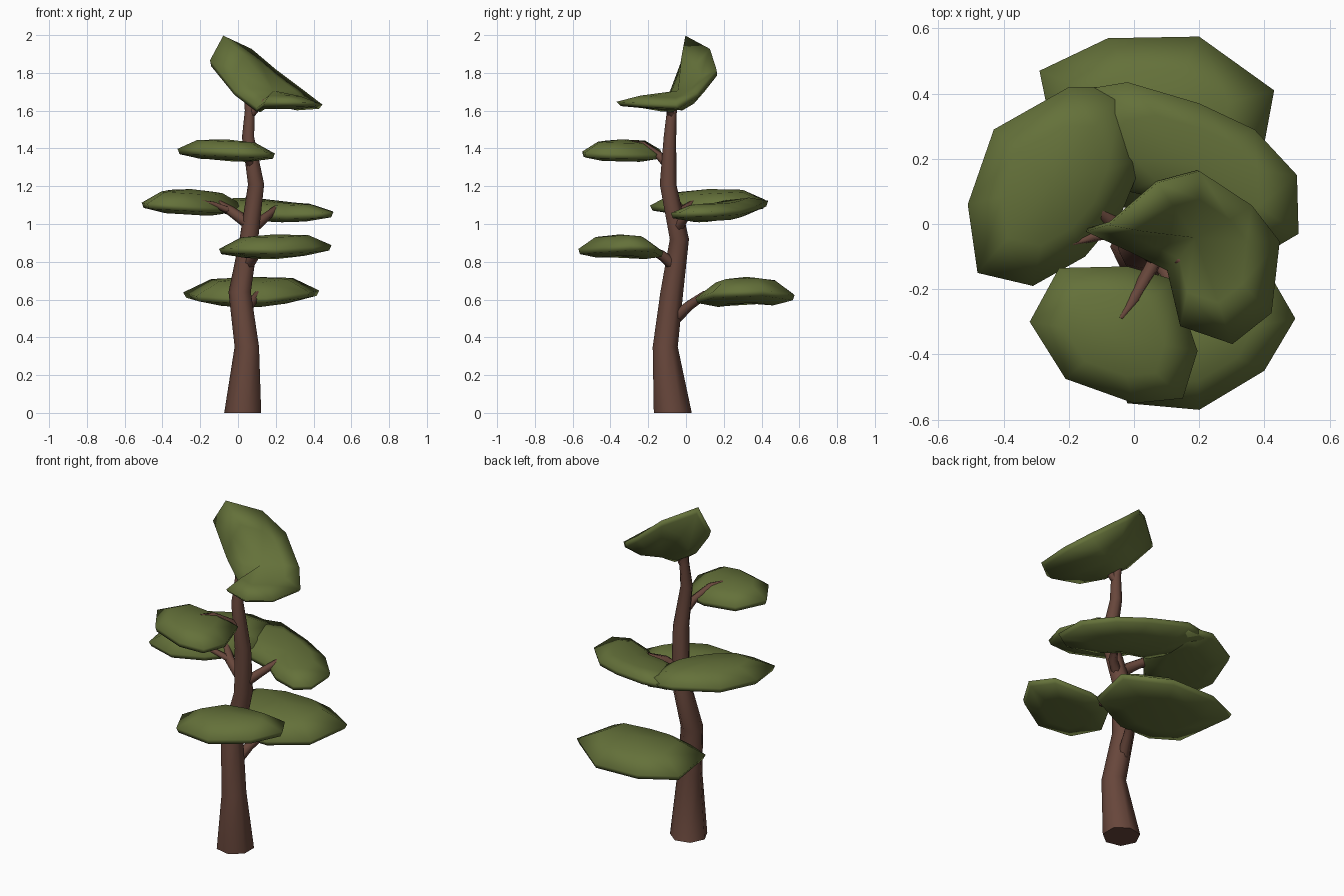
import bpy, bmesh, math
from mathutils import Vector


def material(name, rgb):
    m = bpy.data.materials.new(name)
    m.diffuse_color = (*rgb, 1)
    return m


BARK = material("bark brown", (0.137, 0.062, 0.044))
LEAF = material("leaf green", (0.128, 0.165, 0.042))


def finish(name, bm, mat):
    bmesh.ops.recalc_face_normals(bm, faces=bm.faces)
    me = bpy.data.meshes.new(name)
    bm.to_mesh(me)
    bm.free()
    me.materials.append(mat)
    ob = bpy.data.objects.new(name, me)
    bpy.context.collection.objects.link(ob)
    for p in me.polygons:
        p.use_smooth = len(p.vertices) < 5
    return ob


def bridge(bm, rings):
    for a, b in zip(rings, rings[1:]):
        n = len(a)
        for i in range(n):
            j = (i + 1) % n
            bm.faces.new((a[i], a[j], b[j], b[i]))


def limb(name, path, sides, level=False):
    """Tapered tube through (x, y, z, radius) points."""
    bm = bmesh.new()
    pts = [Vector(p[:3]) for p in path]
    rings = []
    for k, p in enumerate(pts):
        d = pts[min(k + 1, len(pts) - 1)] - pts[max(k - 1, 0)]
        if level:
            d = Vector((0, 0, 1))
        d.normalize()
        u = d.cross(Vector((0, 1, 0)))
        u.normalize()
        v = d.cross(u)
        r = path[k][3]
        rings.append([bm.verts.new(p + r * (u * math.cos(t) + v * math.sin(t)))
                      for t in (2 * math.pi * i / sides for i in range(sides))])
    bridge(bm, rings)
    bm.faces.new(rings[0])
    bm.faces.new(rings[-1])
    return finish(name, bm, BARK)


def pad(name, outline, centre, top, low, up=(0, 0, 1)):
    """Lens-shaped foliage pad from a 3D rim outline."""
    bm = bmesh.new()
    c, up = Vector(centre), Vector(up).normalized()
    rings = []
    for s, off in ((0.55, -low), (0.96, -0.02), (1, 0.008), (0.6, top * 0.9)):
        rings.append([bm.verts.new(c + (Vector(p) - c) * s + up * off) for p in outline])
    bridge(bm, rings)
    for ring, off in ((rings[0], -low), (rings[-1], top)):
        tip = bm.verts.new(c + up * off)
        for i in range(len(ring)):
            bm.faces.new((ring[i], ring[(i + 1) % len(ring)], tip))
    return finish(name, bm, LEAF)


# trunk
limb("trunk", [(0.03, -0.07, 0, 0.103), (0.05, -0.11, 0.35, 0.068), (0.012, -0.075, 0.64, 0.062),
               (0.06, -0.035, 0.92, 0.052), (0.098, -0.095, 1.21, 0.045),
               (0.055, -0.085, 1.46, 0.034), (0.063, -0.075, 1.6, 0.027),
               (0.055, -0.065, 1.68, 0.022), (0.03, -0.035, 1.77, 0.012)], 7, True)

# branches, with short twigs that break through the pads
limb("low_back_branch", [(0.02, -0.07, 0.49, 0.035), (0.06, 0.02, 0.57, 0.026),
                         (0.1, 0.1, 0.625, 0.022), (0.15, 0.19, 0.655, 0.018), (0.21, 0.25, 0.66, 0.008)], 6)
limb("low_back_twig", [(0.1, 0.1, 0.62, 0.018), (0.19, 0.13, 0.645, 0.012), (0.22, 0.14, 0.645, 0.006)], 5)
limb("low_front_branch", [(0.04, -0.05, 0.77, 0.035), (0.09, -0.13, 0.835, 0.026),
                          (0.14, -0.24, 0.89, 0.02), (0.21, -0.37, 0.93, 0.01)], 6)
limb("left_branch", [(0.06, -0.05, 1.0, 0.034), (-0.04, -0.02, 1.07, 0.026),
                     (-0.14, 0.07, 1.125, 0.022), (-0.22, 0.12, 1.165, 0.014), (-0.31, 0.1, 1.165, 0.008)], 6)
limb("left_twig", [(-0.04, -0.02, 1.07, 0.02), (-0.13, -0.04, 1.105, 0.016), (-0.19, -0.06, 1.12, 0.008)], 5)
limb("right_branch", [(0.07, -0.05, 0.97, 0.03), (0.14, -0.01, 1.03, 0.024),
                      (0.2, 0.09, 1.08, 0.018), (0.28, 0.14, 1.085, 0.01)], 6)
limb("upper_front_branch", [(0.08, -0.08, 1.29, 0.026), (0.05, -0.14, 1.36, 0.022),
                            (0.0, -0.23, 1.42, 0.02), (-0.04, -0.29, 1.435, 0.008)], 6)
limb("crown_branch", [(0.06, -0.075, 1.57, 0.022), (0.11, -0.09, 1.63, 0.02),
                      (0.16, -0.12, 1.655, 0.016), (0.2, -0.13, 1.66, 0.008)], 6)

# foliage pads, bottom to top
pad("low_back_foliage",
    [(-0.29, 0.47, 0.63), (-0.08, 0.57, 0.62), (0.2, 0.575, 0.615), (0.43, 0.41, 0.64),
     (0.38, 0.14, 0.63), (0.15, 0.05, 0.6), (-0.06, 0.05, 0.6), (-0.22, 0.13, 0.61)],
    (0.08, 0.32, 0.635), 0.085, 0.055)
pad("low_front_foliage",
    [(-0.02, -0.55, 0.865), (0.2, -0.57, 0.86), (0.4, -0.45, 0.87), (0.495, -0.29, 0.88),
     (0.42, -0.16, 0.87), (0.2, -0.12, 0.845), (0.02, -0.17, 0.85), (-0.1, -0.38, 0.86)],
    (0.19, -0.35, 0.875), 0.07, 0.045)
pad("left_foliage",
    [(-0.31, -0.19, 1.09), (-0.48, -0.15, 1.1), (-0.51, 0.06, 1.105), (-0.43, 0.29, 1.12),
     (-0.2, 0.42, 1.12), (-0.03, 0.42, 1.1), (0.03, 0.2, 1.09), (-0.04, 0.03, 1.08), (-0.15, -0.1, 1.08)],
    (-0.25, 0.12, 1.115), 0.07, 0.05)
pad("right_foliage",
    [(-0.17, 0.41, 1.11), (-0.02, 0.435, 1.115), (0.2, 0.37, 1.09), (0.37, 0.29, 1.07),
     (0.5, 0.15, 1.06), (0.505, -0.03, 1.055), (0.42, -0.08, 1.05), (0.26, -0.02, 1.045),
     (0.16, 0.06, 1.05), (-0.02, 0.1, 1.06), (-0.14, 0.22, 1.09)],
    (0.2, 0.18, 1.065), 0.05, 0.045)
pad("upper_front_foliage",
    [(-0.32, -0.3, 1.39), (-0.23, -0.135, 1.385), (-0.02, -0.13, 1.365), (0.12, -0.17, 1.36),
     (0.195, -0.39, 1.365), (0.15, -0.535, 1.37), (0.0, -0.55, 1.375), (-0.21, -0.475, 1.385)],
    (-0.06, -0.34, 1.385), 0.063, 0.042)
# curled crown pad
pad("crown_foliage",
    [(-0.08, 0.0, 1.99), (0.07, 0.13, 1.92), (0.2, 0.165, 1.81), (0.36, 0.06, 1.69),
     (0.445, -0.05, 1.625), (0.42, -0.27, 1.635), (0.3, -0.365, 1.64), (0.14, -0.31, 1.64),
     (0.1, -0.14, 1.61), (-0.02, -0.08, 1.7), (-0.15, -0.02, 1.86)],
    (0.18, -0.03, 1.68), 0.03, 0.055, (0.25, -0.4, 0.85))
